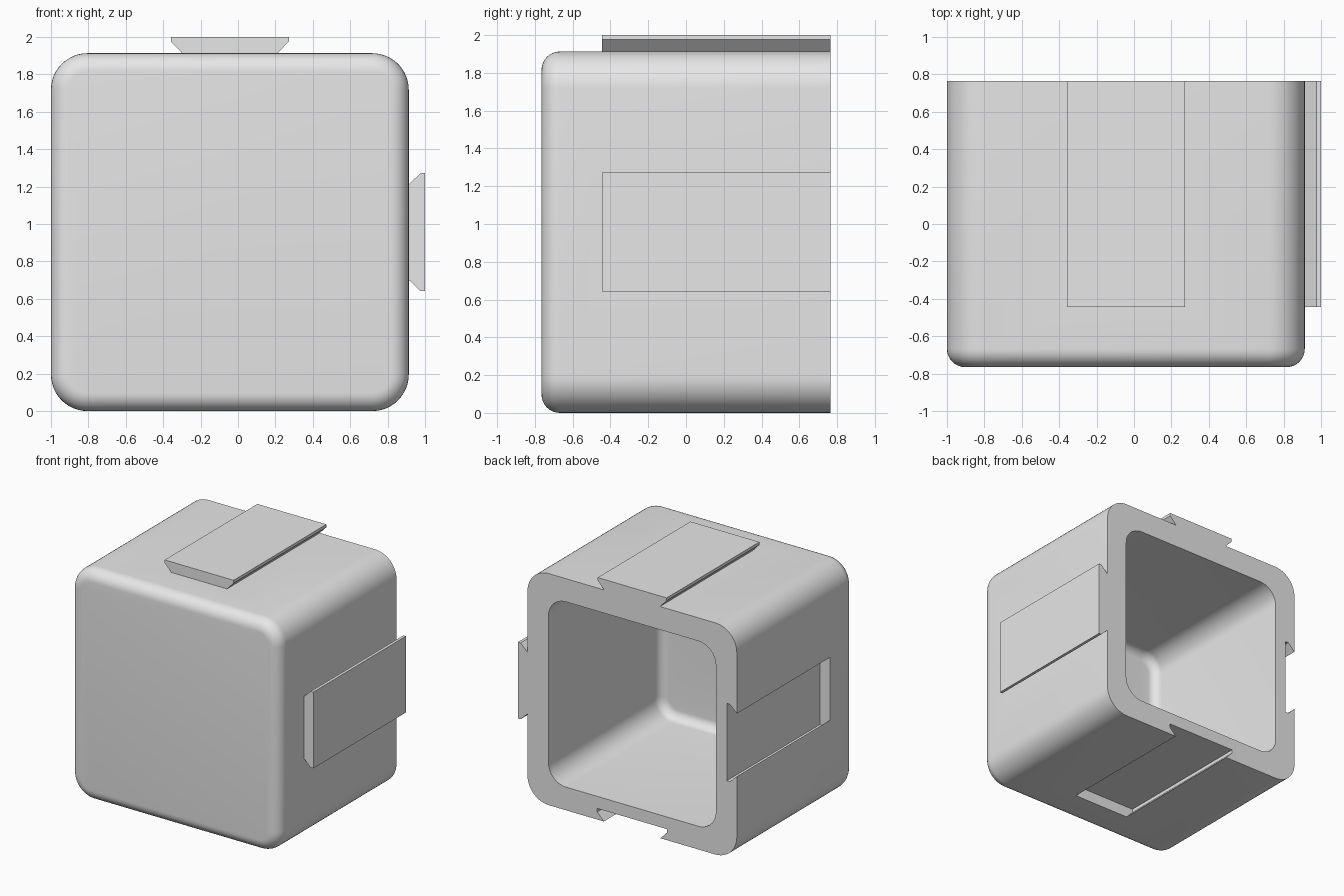
import bpy, bmesh, math

if "Cube" in bpy.data.objects:
    bpy.data.objects.remove(bpy.data.objects["Cube"])

CX, CZ, HALF = -0.0435, 0.9565, 0.9565   # centre and half width of the box
BACK, FRONT, STOP = 0.765, -0.765, -0.445

grey = bpy.data.materials.new("grey plastic")
grey.diffuse_color = (0.8, 0.8, 0.8, 1)
grey.use_nodes = True
grey.node_tree.nodes["Principled BSDF"].inputs["Base Color"].default_value = grey.diffuse_color


def make_object(name, bm):
    bmesh.ops.recalc_face_normals(bm, faces=bm.faces)
    me = bpy.data.meshes.new(name)
    bm.to_mesh(me)
    bm.free()
    me.materials.append(grey)
    ob = bpy.data.objects.new(name, me)
    bpy.context.collection.objects.link(ob)
    return ob


def ring(bm, half, radius, y, steps=12):
    """Rounded square outline at depth y."""
    verts = []
    for q in range(4):
        mid = math.radians(45 + 90 * q)
        sx, sz = math.copysign(1, math.cos(mid)), math.copysign(1, math.sin(mid))
        for i in range(steps + 1):
            a = math.radians(90 * q + 90 * i / steps)
            verts.append(bm.verts.new((CX + sx * (half - radius) + radius * math.cos(a), y,
                                       CZ + sz * (half - radius) + radius * math.sin(a))))
    return verts


def shell_rings(bm, half, corner, fillet, front, steps=8):
    """Outlines from the open back to the filleted front."""
    rings = [ring(bm, half, corner, BACK)]
    for i in range(steps + 1):
        a = math.pi / 2 * i / steps
        inset = fillet * (1 - math.cos(a))
        rings.append(ring(bm, half - inset, corner - inset, front + fillet * (1 - math.sin(a))))
    return rings


# Hollow box: inner skin, back rim, outer skin
bm = bmesh.new()
inner = shell_rings(bm, 0.765, 0.16, 0.076, -0.70)
outer = shell_rings(bm, HALF, 0.195, 0.097, FRONT)
rings = inner[::-1] + outer
for a, b in zip(rings, rings[1:]):
    for i in range(len(a)):
        j = (i + 1) % len(a)
        bm.faces.new((a[i], a[j], b[j], b[i]))
bm.faces.new(rings[0])
bm.faces.new(rings[-1])
box = make_object("connector_box", bm)


def dovetail(name, origin, along, out, gap, root, y0, y1):
    """Dovetail bar along y; root is how far it continues below its neck."""
    n, w = 0.255 + gap, 0.315 + gap
    prof = [(-n, -root), (-n, 0), (-w, 0.063), (-w, 0.087 + gap),
            (w, 0.087 + gap), (w, 0.063), (n, 0), (n, -root)]
    bm = bmesh.new()
    ends = [[bm.verts.new((origin[0] + u * along[0] + h * out[0], y,
                           origin[1] + u * along[1] + h * out[1])) for u, h in prof]
            for y in (y0, y1)]
    for i in range(len(prof)):
        j = (i + 1) % len(prof)
        bm.faces.new((ends[0][i], ends[0][j], ends[1][j], ends[1][i]))
    bm.faces.new(ends[0])
    bm.faces.new(ends[1])
    return make_object(name, bm)


# Rails on the top and right, matching grooves in the bottom and left
parts = [
    (dovetail("top_rail", (CX, CZ + HALF), (1, 0), (0, 1), 0, 0.03, STOP, BACK), 'UNION'),
    (dovetail("right_rail", (CX + HALF, CZ), (0, 1), (1, 0), 0, 0.03, STOP, BACK), 'UNION'),
    (dovetail("bottom_groove", (CX, CZ - HALF), (1, 0), (0, 1), 0.004, 0.05, STOP - 0.006, BACK + 0.1), 'DIFFERENCE'),
    (dovetail("left_groove", (CX - HALF, CZ), (0, 1), (1, 0), 0.004, 0.05, STOP - 0.006, BACK + 0.1), 'DIFFERENCE'),
]
bpy.context.view_layer.objects.active = box
box.select_set(True)
for tool, op in parts:
    mod = box.modifiers.new(tool.name, 'BOOLEAN')
    mod.operation = op
    mod.solver = 'EXACT'
    mod.object = tool
    bpy.ops.object.modifier_apply(modifier=mod.name)
    bpy.data.objects.remove(tool)

bpy.ops.object.shade_smooth_by_angle(angle=math.radians(30))
